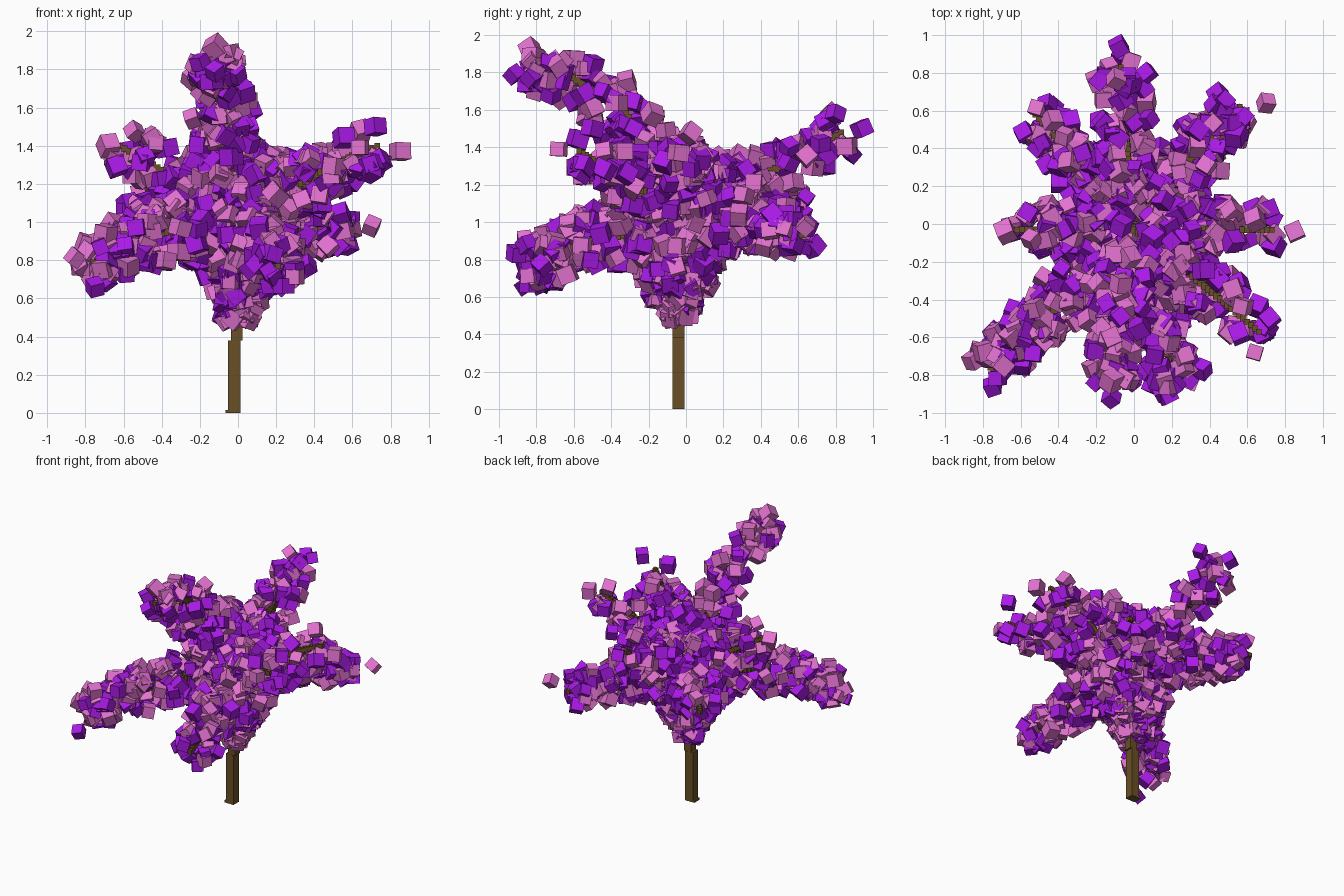
import bpy, bmesh, math, random
from mathutils import Vector, Matrix, Euler

if "Cube" in bpy.data.objects:
    bpy.data.objects.remove(bpy.data.objects["Cube"])

random.seed(5)


def material(name, rgb):
    m = bpy.data.materials.new(name)
    m.diffuse_color = (*rgb, 1)
    m.use_nodes = True
    m.node_tree.nodes["Principled BSDF"].inputs["Base Color"].default_value = m.diffuse_color
    return m


BARK = material("bark", (0.14, 0.078, 0.019))
PURPLE = material("purple_leaf", (0.40, 0.010, 0.80))
PINK = material("pink_leaf", (0.78, 0.17, 0.64))


def finish(bm, name, mat):
    me = bpy.data.meshes.new(name)
    bm.to_mesh(me)
    bm.free()
    me.materials.append(mat)
    ob = bpy.data.objects.new(name, me)
    bpy.context.collection.objects.link(ob)
    return ob


def box(bm, pos, size, rot=(0, 0, 0)):
    mat = Matrix.LocRotScale(Vector(pos), Euler(rot), Vector(size))
    bmesh.ops.create_cube(bm, size=1, matrix=mat)


def sample(path, t):
    """Point at fraction t along a polyline, plus its direction."""
    pts = [Vector(p) for p in path]
    lens = [(b - a).length for a, b in zip(pts, pts[1:])]
    d = t * sum(lens)
    for a, b, l in zip(pts, pts[1:], lens):
        if d <= l:
            return a + (b - a) * d / l, (b - a).normalized()
        d -= l
    return pts[-1], (pts[-1] - pts[-2]).normalized()


# Trunk: stacked blocks, slightly shifted
bm = bmesh.new()
box(bm, (-0.033, -0.04, 0.008), (0.064, 0.064, 0.016))
box(bm, (-0.020, -0.04, 0.19), (0.064, 0.064, 0.38))
box(bm, (-0.006, -0.04, 0.62), (0.06, 0.062, 0.48))
box(bm, (-0.02, -0.04, 0.97), (0.055, 0.055, 0.4))
finish(bm, "trunk", BARK)

# Branch centre lines, leaf counts and leaf crowding towards the base
BRANCHES = [
    ("back", [(-.02, -.03, 1.02), (-.04, .4, 1.24), (-.07, .83, 1.48)], 75, 1.25),
    ("back_left", [(-.02, -.03, 0.98), (-.3, .32, 1.08), (-.54, .6, 1.06)], 110, 1),
    ("back_right", [(-.02, -.03, 1.0), (.3, .35, 1.02), (.56, .62, 0.93)], 110, 1.1),
    ("left", [(-.02, -.03, 1.02), (-.35, -.03, 1.24), (-.62, -.03, 1.4)], 60, 1.1),
    ("right", [(-.02, -.03, 1.0), (.4, -.03, 1.24), (.73, -.03, 1.4)], 75, 1.25),
    ("front_left", [(-.02, -.03, 1.05), (-.42, -.45, .94), (-.76, -.76, .79)], 140, 1),
    ("front_right", [(-.02, -.03, 1.0), (.32, -.28, 1.2), (.66, -.57, 1.38)], 90, 1.6),
    ("front_high", [(-.02, -.03, 1.1), (-.09, -.34, 1.6),
                    (-.11, -.62, 1.78), (-.12, -.83, 1.8)], 105, .95),
    ("front_low", [(-.02, -.03, 1.0), (.14, -.5, .9), (.21, -.87, .77)], 110, 1),
]
leaves = []

for name, path, count, crowd in BRANCHES:
    # Branch: stepped small cubes that shrink to the tip
    bm = bmesh.new()
    length = sum((Vector(b) - Vector(a)).length for a, b in zip(path, path[1:]))
    steps = int(length / 0.028)
    for i in range(steps + 1):
        t = i / steps
        p, _ = sample(path, t)
        s = 0.055 - 0.025 * t
        box(bm, p, (s, s, s))
    finish(bm, name + "_branch", BARK)
    # Leaf sites in a loose sleeve around the branch
    for _ in range(count):
        t = 0.22 + 0.78 * random.random() ** crowd
        p, d = sample(path, t)
        side = d.orthogonal().normalized()
        side.rotate(Matrix.Rotation(random.uniform(0, math.tau), 3, d))
        r = random.uniform(0.05, 0.13) * (1.6 - 0.65 * t)
        leaves.append(p + side * r + d * random.uniform(-0.02, 0.02))

# Crown sites around the trunk: narrow at the bottom, wide above
for _ in range(460):
    z = random.uniform(0.49, 1.35)
    edge = min(0.06 + 0.6 * (z - 0.48), 0.32)
    r = edge * random.uniform(0.03, 1) ** 0.5
    a = random.uniform(0, math.tau)
    leaves.append(Vector((r * math.cos(a), -.04 + r * math.sin(a), z)))

# Loose leaves beyond the tips
leaves += [Vector(p) for p in [
    (.85, -.04, 1.37), (-.08, .94, 1.5), (-.12, -.83, 1.92), (-.12, -.92, 1.79),
    (-.85, -.72, .81), (-.75, -.86, .66), (.64, -.68, 1.39), (.72, -.5, 1.5),
    (.7, .64, .98), (.45, .68, .87), (-.2, .76, 1.42), (.07, .8, 1.58),
    (-.68, -.04, 1.4), (.36, -.77, .77)]]

# Leaf cubes, randomly turned, in two colours
for name, mat, part in (("purple_leaves", PURPLE, leaves[::2]),
                        ("pink_leaves", PINK, leaves[1::2])):
    bm = bmesh.new()
    for p in part:
        s = random.uniform(0.072, 0.09)
        box(bm, p, (s, s, s), [random.uniform(0, math.tau) for _ in range(3)])
    finish(bm, name, mat)
